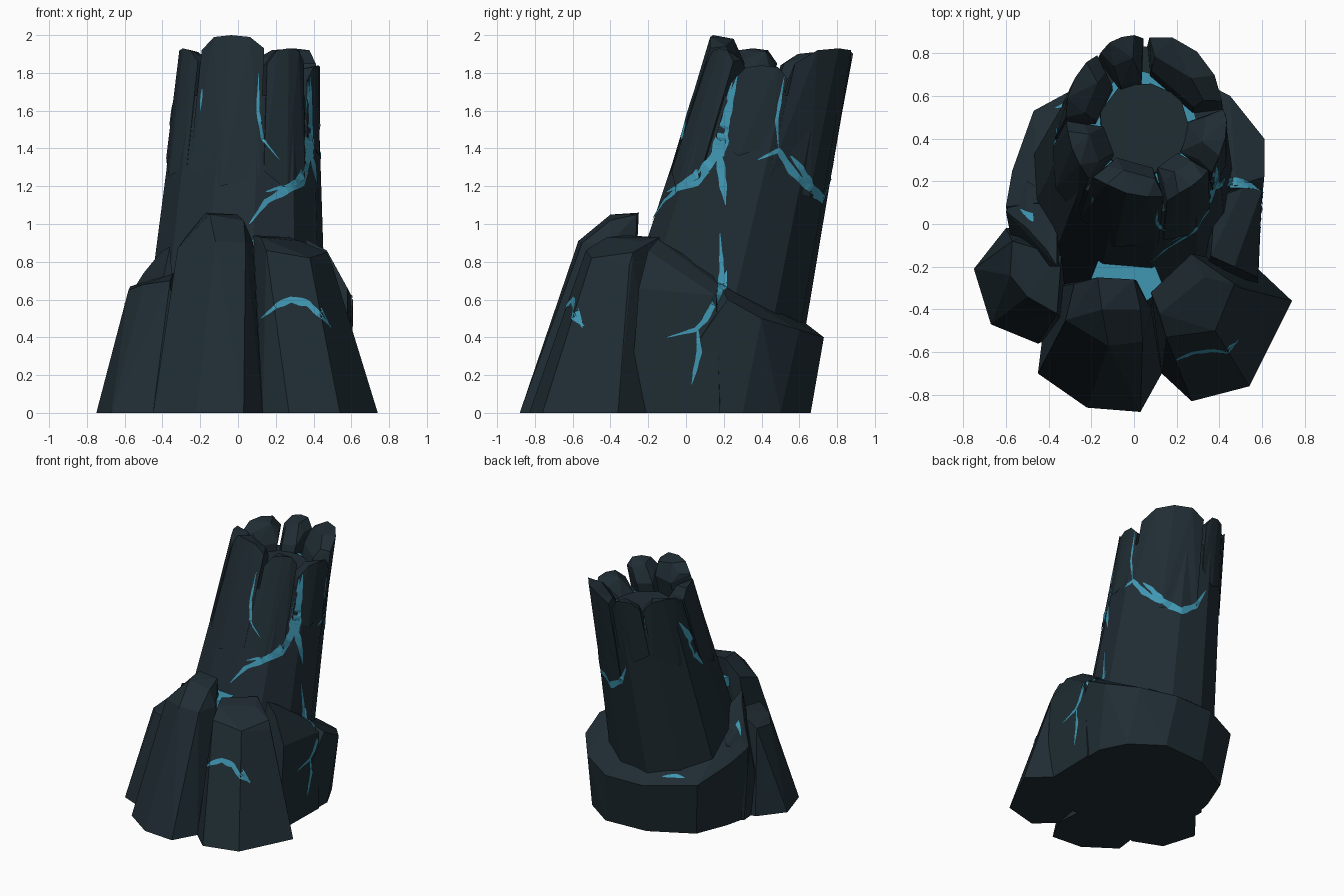
import bpy, bmesh, math
from mathutils import Vector
from mathutils.bvhtree import BVHTree

cube = bpy.data.objects.get("Cube")
if cube:
    bpy.data.objects.remove(cube)


def material(name, rgb):
    m = bpy.data.materials.new(name)
    m.use_nodes = True
    m.diffuse_color = (*rgb, 1)
    m.node_tree.nodes["Principled BSDF"].inputs["Base Color"].default_value = (*rgb, 1)
    return m


SLATE = material("dark slate", (0.014, 0.026, 0.034))
TEAL = material("glowing teal", (0.05, 0.31, 0.45))
rock_verts, rock_faces = [], []


def finish(name, bm, mat, solid=True):
    mesh = bpy.data.meshes.new(name)
    if solid:
        bmesh.ops.recalc_face_normals(bm, faces=bm.faces)
    bm.to_mesh(mesh)
    bm.free()
    mesh.materials.append(mat)
    obj = bpy.data.objects.new(name, mesh)
    bpy.context.collection.objects.link(obj)
    if solid:  # remember the surface so that cracks can be laid on it
        start = len(rock_verts)
        rock_verts.extend(v.co.copy() for v in mesh.vertices)
        rock_faces.extend([start + i for i in p.vertices] for p in mesh.polygons)


def boulder(name, points, mat=SLATE):
    """Faceted convex rock around a few corner points."""
    bm = bmesh.new()
    for p in points:
        bm.verts.new(p if len(p) == 3 else (*p, 0))
    bmesh.ops.convex_hull(bm, input=bm.verts)
    loose = [v for v in bm.verts if not v.link_faces]
    bmesh.ops.delete(bm, geom=loose, context='VERTS')
    bmesh.ops.dissolve_limit(bm, angle_limit=math.radians(4), verts=bm.verts, edges=bm.edges)
    finish(name, bm, mat)


def tower_point(deg, z, s=1.0):
    """Point on the leaning tower's surface, s scales it to the axis."""
    a, t = math.radians(deg), z - 1
    return Vector((0.01 + 0.05 * t + s * (0.45 - 0.085 * t) * math.cos(a),
                   0.27 + 0.25 * t + s * (0.47 - 0.085 * t) * math.sin(a), z))


# Leaning tower
FLOOR = 1.68
boulder("tower", [tower_point(a, z, 0.975 + 0.015 * math.sin(a * 7))
                  for a in range(10, 370, 30) for z in (0.2, FLOOR)])

# Crater floor with a glowing rim
boulder("crater_glow", [tower_point(a, z, 0.66) for a in range(0, 360, 30)
                        for z in (FLOOR - 0.02, FLOOR + 0.01)], TEAL)
boulder("crater_floor", [tower_point(a, z, 0.55 + 0.03 * math.sin(a)) for a in range(0, 360, 40)
                         for z in (FLOOR - 0.02, FLOOR + 0.03)])

# Broken crown: start angle, end angle, lowest height, top height, inner reach
crown = {
    "back_left_crown": (14, 87, 1.14, 1.93, 0.6),
    "back_crown": (91, 124, 1.4, 1.91, 0.5),
    "right_crown": (127, 177, 1.35, 1.91, 0.56),
    "front_right_crown": (180, 224, 1.25, 1.93, 0.46),
    "front_crown": (227, 283, 1.2, 2.0, 0.52),
    "front_left_crown": (286, 323, 1.18, 1.93, 0.48),
    "left_crown": (327, 371, 1.36, 1.84, 0.46),
}
for name, (a0, a1, low, top, inner) in crown.items():
    w, mid = a1 - a0, (a0 + a1) / 2
    pts = [tower_point(a0, low + 0.1, 0.97), tower_point(mid, low, 0.98), tower_point(a1, low + 0.06, 0.97)]
    for f, drop, s in ((0, 0.08, 0.98), (0.22, 0.01, 1), (0.5, 0, 1.01), (0.78, 0.01, 1.01), (1, 0.07, 0.98)):
        pts.append(tower_point(a0 + w * f, top - drop, s))
    for f, drop, s in ((0.06, 0.08, 0.76), (0.35, 0.02, 0.74), (0.92, 0.06, 0.76)):
        pts.append(tower_point(a0 + w * f, top - drop, s))
    for f in (0.06, 0.94):
        pts += [tower_point(a0 + w * f, top - 0.15, inner + 0.04),
                tower_point(a0 + w * f, FLOOR - 0.05, inner)]
    boulder(name, pts)

# Low plinth wrapped around the back of the tower
boulder("plinth", [
    (-.5, -.3), (-.56, .05), (-.52, .22), (-.42, .47), (-.1, .64), (.25, .66), (.48, .5),
    (.58, .3), (.57, -.2), (.3, -.5), (-.3, -.5),
    (-.47, .53, .42), (-.12, .72, .4), (.2, .73, .4), (.45, .6, .44), (.61, .4, .5),
    (.61, .22, .6), (-.57, .25, .52), (-.6, .08, .58),
    (.3, .5, .53), (0, .6, .5), (-.3, .5, .53), (.48, .18, .68), (-.45, .1, .72)])

# Shoulder rocks on both sides
boulder("left_shoulder", [
    (.58, -.3), (.59, .18), (.3, -.3), (.3, .18), (.6, .16, .62), (.58, -.25, .66),
    (.51, .17, .68), (.47, -.2, .86), (.36, -.15, .92), (.38, .12, .76)])
boulder("right_shoulder", [
    (-.55, -.2), (-.57, .08), (-.3, -.2), (-.3, .2), (-.6, .06, .58), (-.5, -.02, .74),
    (-.41, -.12, .85), (-.36, -.2, .88), (-.36, .1, .78), (-.5, .2, .62)])

# Three large rocks at the front, with a glow in the gap behind them
boulder("front_middle_rock", [
    (-.45, -.7), (-.22, -.86), (.03, -.88), (.13, -.7), (.1, -.3), (-.4, -.3),
    (-.32, -.45, .87), (-.12, -.57, .91), (.04, -.55, .9), (.08, -.4, .9),
    (-.17, -.25, 1.06), (0, -.26, 1.05), (-.15, -.4, 1.05), (.03, -.4, 1.02), (-.28, -.28, .93)])
boulder("front_left_rock", [
    (.13, -.7), (.27, -.83), (.54, -.76), (.74, -.36), (.57, -.2), (.2, -.2),
    (.15, -.53, .86), (.38, -.5, .82), (.5, -.3, .78), (.08, -.32, .94), (.27, -.14, .93),
    (.12, -.42, .93), (.33, -.25, .91), (.47, -.28, .85)])
boulder("front_right_rock", [
    (-.75, -.21), (-.67, -.47), (-.45, -.56), (-.3, -.5), (-.4, .0), (-.6, -.02),
    (-.57, -.08, .67), (-.5, -.34, .68), (-.36, -.42, .7), (-.34, -.15, .74), (-.58, -.24, .65)])
boulder("gap_glow", [(x, y, z) for x, y in ((-.21, -.28), (-.16, -.15), (.08, -.15), (.14, -.3), (.06, -.36))
                     for z in (.84, .92)], TEAL)

# Glowing cracks: tapering ribbons laid on the rock from one side
tree = BVHTree.FromPolygons(rock_verts, rock_faces)
X, Y, Z = Vector((1, 0, 0)), Vector((0, 1, 0)), Vector((0, 0, 1))
SIDES = {"front": (X, Z, Y), "left": (Y, Z, -X), "back": (X, Z, -Y), "right": (Y, Z, X), "top": (X, Y, -Z)}


def crack(name, side, width, path):
    u, v, look = SIDES[side]
    pts = [Vector(p) for p in path]
    line = []
    for a, b in zip(pts, pts[1:]):
        n = max(2, int((b - a).length / 0.015))
        line += [a.lerp(b, i / n) for i in range(n)]
    line.append(pts[-1])
    bm = bmesh.new()
    last = None
    for i, p in enumerate(line):
        d = (line[min(i + 3, len(line) - 1)] - line[max(i - 3, 0)]).normalized()
        t = i / (len(line) - 1)
        half = width / 2 * (0.1 + math.sin(math.pi * t) * (1 + 0.15 * math.sin(i * 0.9)))
        pair = []
        for sgn in (-1, 1):
            q = p + Vector((-d.y, d.x)) * half * sgn
            hit = tree.ray_cast(u * q.x + v * q.y - look * 4, look)[0]
            pair.append(hit and bm.verts.new(hit - look * 0.006))
        if not all(pair):
            last = None
            continue
        if last:
            quad = [last[0], last[1], pair[1], pair[0]]
            depth = [c.co.dot(look) for c in quad]
            if max(depth) - min(depth) < 0.09:
                f = bm.faces.new(quad)
                f.normal_update()
                if f.normal.dot(look) > 0:
                    f.normal_flip()
        last = pair
    finish(name, bm, TEAL, solid=False)


crack("tower_front_crack", "front", .045, [(.06, 1.0), (.15, 1.12), (.33, 1.22), (.38, 1.36), (.375, 1.55), (.37, 1.75)])
crack("crown_front_crack", "front", .016, [(.11, 1.8), (.105, 1.6), (.13, 1.45), (.22, 1.34)])
crack("crown_right_crack", "front", .01, [(-.19, 1.72), (-.2, 1.6)])
crack("tower_left_crack", "left", .05, [(-.1, 1.17), (.08, 1.27), (.17, 1.38), (.21, 1.55), (.27, 1.78)])
crack("tower_left_branch", "left", .04, [(.17, 1.44), (.19, 1.25), (.21, 1.1)])
crack("left_crown_crack", "left", .035, [(.38, 1.34), (.49, 1.39), (.56, 1.28), (.66, 1.18), (.74, 1.11)])
crack("left_crown_split", "left", .016, [(.49, 1.4), (.48, 1.55), (.52, 1.78)])
crack("shoulder_crack", "left", .03, [(.18, .95), (.19, .75), (.18, .64), (.1, .49), (.05, .44), (-.1, .4)])
crack("shoulder_branch", "left", .025, [(.06, .46), (.07, .32), (.03, .15)])
crack("front_left_side_crack", "left", .025, [(-.6, .6), (-.57, .52), (-.55, .45)])
crack("front_arc_crack", "front", .035, [(.12, .5), (.21, .57), (.28, .6), (.37, .58), (.49, .46)])
crack("back_crown_crack", "back", .045, [(.38, 1.36), (.3, 1.2), (.16, 1.13), (.05, 1.2), (-.02, 1.34)])
crack("back_plinth_crack", "back", .02, [(-.37, .46), (-.3, .47), (-.22, .46)])
crack("tower_right_crack", "right", .05, [(.56, 1.7), (.46, 1.55), (.41, 1.4), (.33, 1.29)])
crack("right_shoulder_crack", "right", .02, [(0, .77), (.04, .72), (.07, .66)])
crack("shoulder_top_crack", "top", .035, [(.41, .2), (.48, .2), (.55, .19)])
